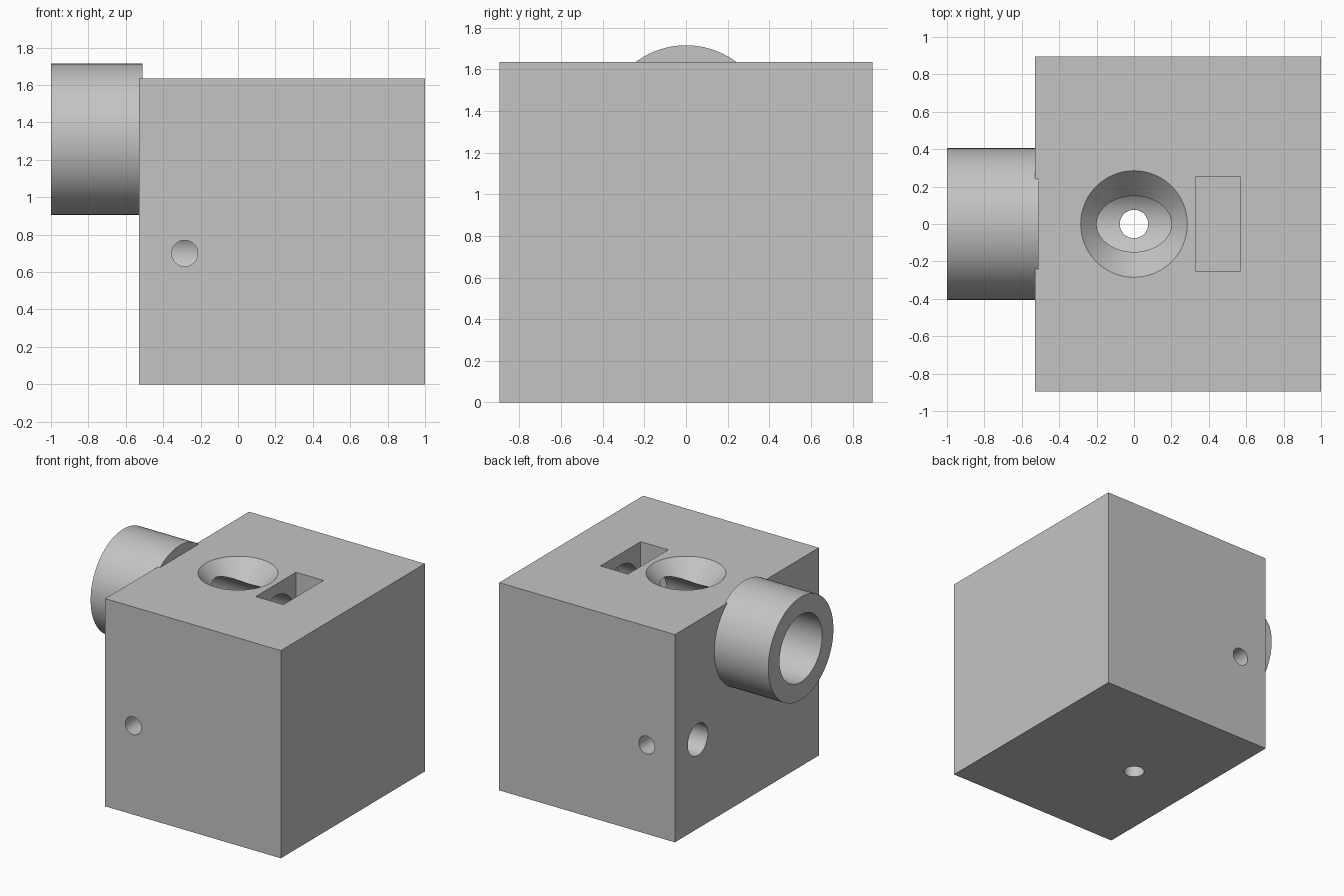
import bpy
import math
from mathutils import Vector

default = bpy.data.objects.get("Cube")
if default:
    bpy.data.objects.remove(default, do_unlink=True)

grey = bpy.data.materials.new("plain_grey")
grey.use_nodes = True
grey.diffuse_color = (0.55, 0.55, 0.55, 1)
grey.node_tree.nodes["Principled BSDF"].inputs["Base Color"].default_value = (0.55, 0.55, 0.55, 1)


def box(name, low, high):
    low, high = Vector(low), Vector(high)
    bpy.ops.mesh.primitive_cube_add(size=1, location=(low + high) / 2)
    ob = bpy.context.object
    ob.name = name
    ob.scale = high - low
    bpy.ops.object.transform_apply(location=True, rotation=True, scale=True)
    ob.data.materials.append(grey)
    return ob


def rod(name, start, end, r1, r2=None, sides=64):
    """Cylinder or cone between two points."""
    start, end = Vector(start), Vector(end)
    axis = end - start
    bpy.ops.mesh.primitive_cone_add(
        vertices=sides, radius1=r1, radius2=r1 if r2 is None else r2,
        depth=axis.length, location=(start + end) / 2,
        rotation=axis.to_track_quat('Z', 'Y').to_euler())
    ob = bpy.context.object
    ob.name = name
    bpy.ops.object.transform_apply(location=True, rotation=True, scale=True)
    ob.data.materials.append(grey)
    return ob


def combine(body, tool, operation='DIFFERENCE'):
    mod = body.modifiers.new(tool.name, 'BOOLEAN')
    mod.operation = operation
    mod.solver = 'EXACT'
    mod.object = tool
    bpy.context.view_layer.objects.active = body
    bpy.ops.object.modifier_apply(modifier=mod.name)
    bpy.data.objects.remove(tool, do_unlink=True)


LEFT, RIGHT, SIDE, TOP = -0.53, 1.0, 0.895, 1.635
AXIS_Z = 1.31

# Block with the round boss on its side
body = box("drilled_block", (LEFT, -SIDE, 0), (RIGHT, SIDE, TOP))
combine(body, rod("boss", (-1, 0, AXIS_Z), (-0.51, 0, AXIS_Z), 0.405, sides=96), 'UNION')

# Bore through the boss and into the block
combine(body, rod("boss_bore", (-1.1, 0, AXIS_Z), (LEFT, 0, AXIS_Z), 0.265))
combine(body, rod("block_bore", (-0.8, 0, AXIS_Z), (0.75, 0, AXIS_Z), 0.235))

# Funnel, drain hole and pocket
combine(body, rod("funnel", (0, 0, 1.4), (0, 0, TOP + 0.1), 0.064, 0.379, 96))
combine(body, rod("drain", (0, 0, -0.1), (0, 0, AXIS_Z), 0.076, sides=48))
combine(body, box("pocket", (0.33, -0.25, 1.06), (0.57, 0.25, TOP + 0.1)))

# Blind rod holes with clamp screw holes meeting them from front and back
for s in (-1, 1):
    y = s * 0.61
    combine(body, rod("rod_hole", (LEFT - 0.1, y, 0.7), (-0.04, y, 0.7), 0.125, sides=48))
    combine(body, rod("screw_hole", (-0.285, s * (SIDE + 0.1), 0.7), (-0.285, y, 0.7), 0.07, sides=32))

bpy.ops.object.select_all(action='DESELECT')
body.select_set(True)
bpy.context.view_layer.objects.active = body
bpy.ops.object.shade_smooth_by_angle(angle=math.radians(25))
